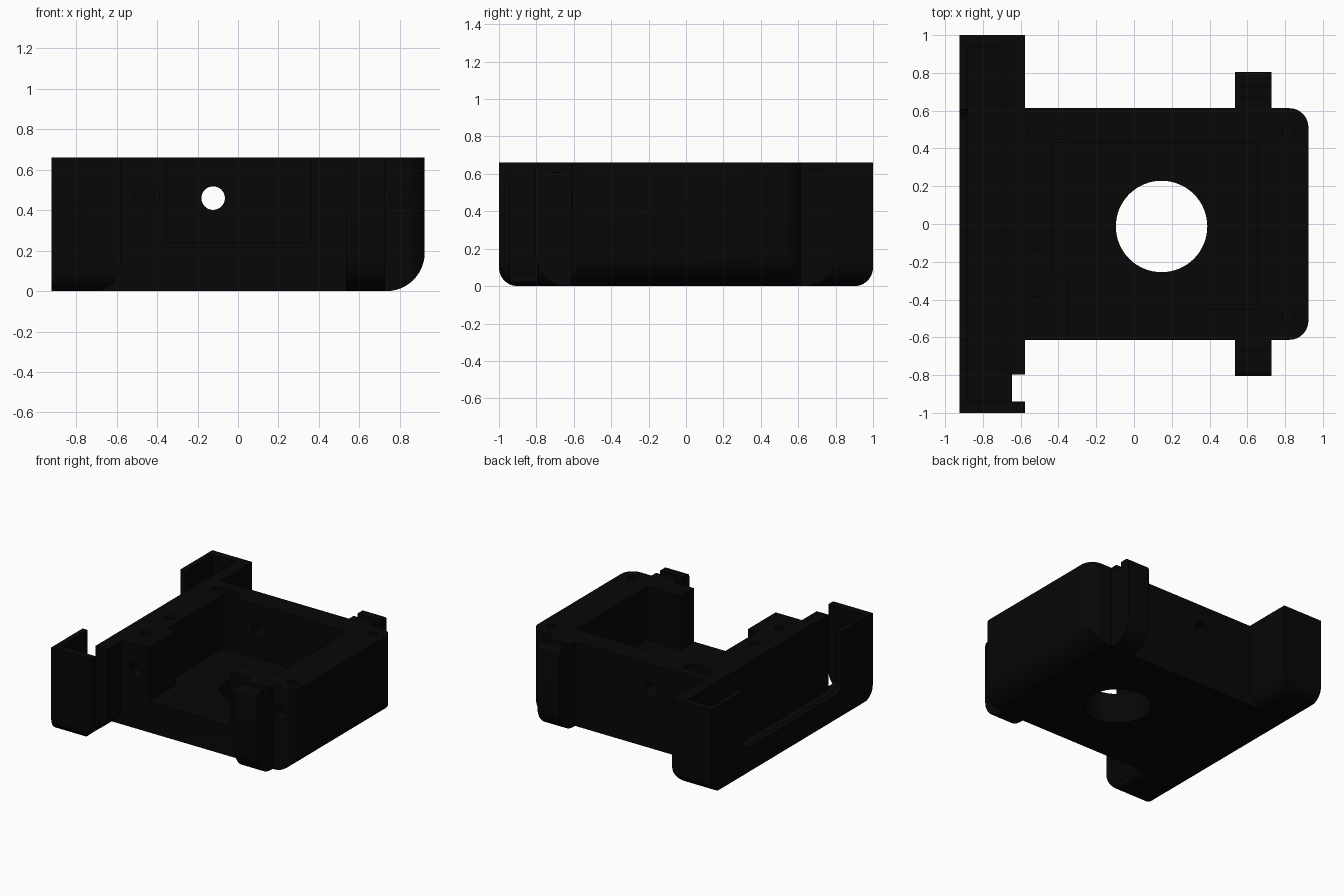
import bpy, bmesh, math
from mathutils import Vector

if "Cube" in bpy.data.objects:
    bpy.data.objects.remove(bpy.data.objects["Cube"])

black = bpy.data.materials.new("matte_black")
black.diffuse_color = (0.002, 0.002, 0.002, 1)
black.use_nodes = True
black.node_tree.nodes["Principled BSDF"].inputs["Base Color"].default_value = black.diffuse_color


def rect(u0, u1, v0, v1, radii=(0, 0, 0, 0)):
    """Rectangle outline; radii run lower-left, lower-right, upper-right, upper-left."""
    corners = ((u0, v0, 1, 1, 180), (u1, v0, -1, 1, 270),
               (u1, v1, -1, -1, 0), (u0, v1, 1, -1, 90))
    pts = []
    for (u, v, su, sv, start), r in zip(corners, radii):
        if not r:
            pts.append((u, v))
            continue
        for i in range(13):
            a = math.radians(start + 90 * i / 12)
            pts.append((u + su * r + r * math.cos(a), v + sv * r + r * math.sin(a)))
    return pts


def circle(u, v, r, n=48):
    return [(u + r * math.cos(math.tau * i / n), v + r * math.sin(math.tau * i / n))
            for i in range(n)]


def prism(name, pts, axis, a, b):
    """Extrude an outline along an axis from a to b."""
    place = {"x": lambda u, v: Vector((a, u, v)),
             "y": lambda u, v: Vector((u, a, v)),
             "z": lambda u, v: Vector((u, v, a))}[axis]
    step = Vector([(b - a) * (axis == k) for k in "xyz"])
    bm = bmesh.new()
    face = bm.faces.new([bm.verts.new(place(u, v)) for u, v in pts])
    ext = bmesh.ops.extrude_face_region(bm, geom=[face])
    moved = [e for e in ext["geom"] if isinstance(e, bmesh.types.BMVert)]
    bmesh.ops.translate(bm, verts=moved, vec=step)
    bmesh.ops.recalc_face_normals(bm, faces=bm.faces)
    mesh = bpy.data.meshes.new(name)
    bm.to_mesh(mesh)
    bm.free()
    mesh.materials.append(black)
    obj = bpy.data.objects.new(name, mesh)
    bpy.context.collection.objects.link(obj)
    return obj


def box(x0, x1, y0, y1, z0, z1):
    return prism("cutter", rect(x0, x1, y0, y1), "z", z0, z1)


def combine(obj, other, op="DIFFERENCE"):
    """Apply a boolean and remove the second object."""
    mod = obj.modifiers.new("bool", "BOOLEAN")
    mod.operation, mod.solver, mod.object = op, "EXACT", other
    bpy.context.view_layer.update()
    deps = bpy.context.evaluated_depsgraph_get()
    mesh = bpy.data.meshes.new_from_object(obj.evaluated_get(deps))
    obj.modifiers.clear()
    obj.data = mesh
    bpy.data.objects.remove(other)


H = 0.66

# Main body: rounded right end, in plan and along the bottom edge
housing = prism("housing", rect(-0.78, 0.9235, 0, H, (0, 0.19, 0, 0)), "y", -0.7, 0.7)
combine(housing, prism("plan", rect(-0.9, 0.923, -0.613, 0.613, (0, 0.1, 0.1, 0)),
                       "z", -0.1, 0.8), "INTERSECT")

# Long cross bar with rounded lower ends
bar = prism("bar", rect(-1, 1, 0, H, (0.1, 0.1, 0, 0)), "x", -0.923, -0.578)
combine(bar, prism("bar_section", rect(-1.1, -0.5781, -0.0001, 0.8, (0, 0.14, 0, 0)),
                   "y", -1.1, 1.1), "INTERSECT")
combine(housing, bar, "UNION")

# Cutouts
cutters = [
    box(-0.88, -0.68, -0.94, 0.94, 0.07, 0.8),     # channel inside the bar
    prism("cutter", rect(-0.61, 0.605, 0.19, 0.8, (0.07, 0.07, 0, 0)),
          "x", -1.0, -0.86),                       # opening in the outer wall
    box(-0.645, -0.5, -0.94, -0.797, -0.1, 0.8),   # cable notch
    box(-0.70, -0.62, -0.94, -0.797, 0.07, 0.81),  # notch joins the channel
    box(-0.35, 0.65, -0.45, 0.43, 0.24, 0.8),      # main pocket
    box(-0.43, -0.30, -0.27, 0.43, 0.24, 0.82),    # pocket widening on the left
    box(-0.35, 0.36, -0.7, -0.40, 0.24, 0.81),     # open front
    prism("cutter", circle(0.146, -0.013, 0.242, 64), "z", -0.1, 0.4),   # floor hole
    prism("cutter", circle(-0.123, 0.46, 0.058), "y", 0.3, 0.8),         # rear hole
    prism("cutter", circle(-0.45, 0.46, 0.06), "y", -0.7, -0.53),        # front screw seats
    prism("cutter", circle(0.80, 0.46, 0.05), "y", -0.7, -0.53),
    prism("cutter", rect(-0.56, -0.34, 0.45, 0.53, (0.039,) * 4), "z", 0.63, 0.8),
]
# Screw holes in the top rim
for x, y in ((-0.52, -0.42), (-0.52, -0.1), (0.82, 0.50), (0.82, -0.50)):
    cutters.append(prism("cutter", circle(x, y, 0.035, 24), "z", 0.6, 0.8))
for c in cutters:
    combine(housing, c)

# Side clips with rounded foot and a groove across the top
parts = [housing]
for side, name in ((-1, "front_clip"), (1, "rear_clip")):
    outline = rect(0.58, 0.805, 0, H, (0, 0.17, 0.03, 0))
    clip = prism(name, [(side * u, v) for u, v in outline], "x", 0.535, 0.728)
    y0, y1 = sorted((side * 0.67, side * 0.72))
    combine(clip, box(0.4, 0.9, y0, y1, 0.61, 0.8))
    parts.append(clip)

for obj in parts:
    bpy.ops.object.select_all(action="DESELECT")
    obj.select_set(True)
    bpy.context.view_layer.objects.active = obj
    bpy.ops.object.shade_smooth_by_angle(angle=math.radians(30))
